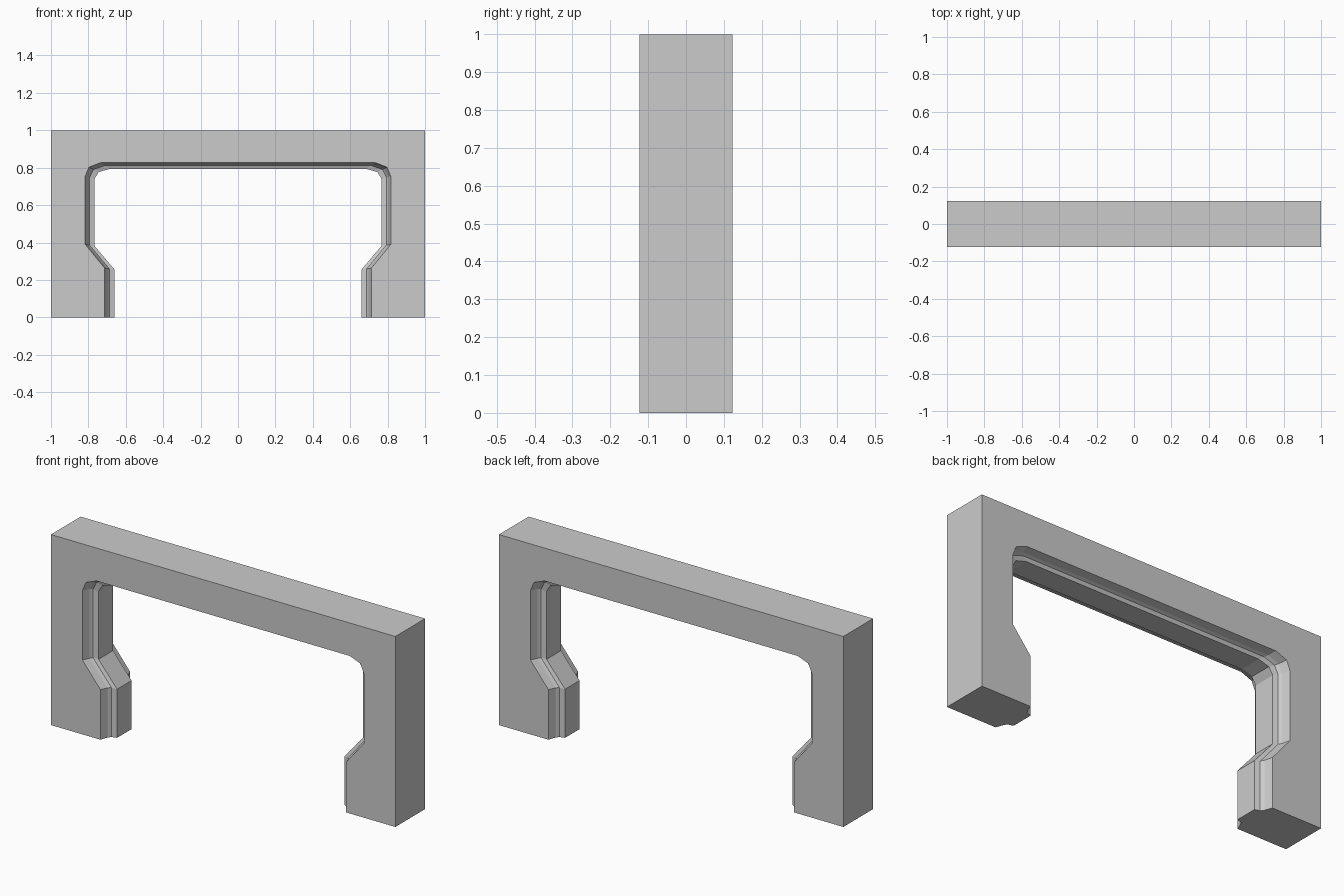
import bpy, bmesh

if "Cube" in bpy.data.objects:
    bpy.data.objects.remove(bpy.data.objects["Cube"])

D = 0.123  # half depth

# Opening path from foot to lintel (x, z): at the outer face, and at mid depth
outer = [(0.713, 0), (0.713, 0.263), (0.817, 0.39), (0.817, 0.755), (0.797, 0.803), (0.735, 0.827)]
inner = [(0.66, 0), (0.66, 0.255), (0.768, 0.383), (0.768, 0.74), (0.745, 0.777), (0.685, 0.794)]

# Moulding cross-section: (blend from outer to inner path, y), mirrored front/back
half = [(0, -D), (0.27, -0.083), (0.48, -0.068), (1, -0.06)]
section = half + [(t, -y) for t, y in reversed(half)]

bm = bmesh.new()


def ring(t, y):
    """Opening outline, right foot over the lintel to left foot."""
    pts = [(a + (c - a) * t, b + (d - b) * t) for (a, b), (c, d) in zip(outer, inner)]
    pts += [(-x, z) for x, z in reversed(pts)]
    return [bm.verts.new((x, y, z)) for x, z in pts]


def frame(y):
    """Outside outline, left foot over the top to right foot."""
    return [bm.verts.new((x, y, z)) for x, z in ((-1, 0), (-1, 1), (1, 1), (1, 0))]


rings = [ring(t, y) for t, y in section]
front, back = frame(-D), frame(D)

# Moulded inside of the opening
for r0, r1 in zip(rings, rings[1:]):
    for i in range(len(r0) - 1):
        bm.faces.new((r0[i], r0[i + 1], r1[i + 1], r1[i]))

# Outside, front, back and soles of the feet
for i in range(3):
    bm.faces.new((front[i], front[i + 1], back[i + 1], back[i]))
bm.faces.new(rings[0] + front)
bm.faces.new(rings[-1] + back)
bm.faces.new([r[0] for r in rings] + [back[3], front[3]])
bm.faces.new([r[-1] for r in rings] + [back[0], front[0]])
bmesh.ops.recalc_face_normals(bm, faces=bm.faces)

mesh = bpy.data.meshes.new("door_arch")
bm.to_mesh(mesh)
bm.free()
bpy.context.collection.objects.link(bpy.data.objects.new("door_arch", mesh))
